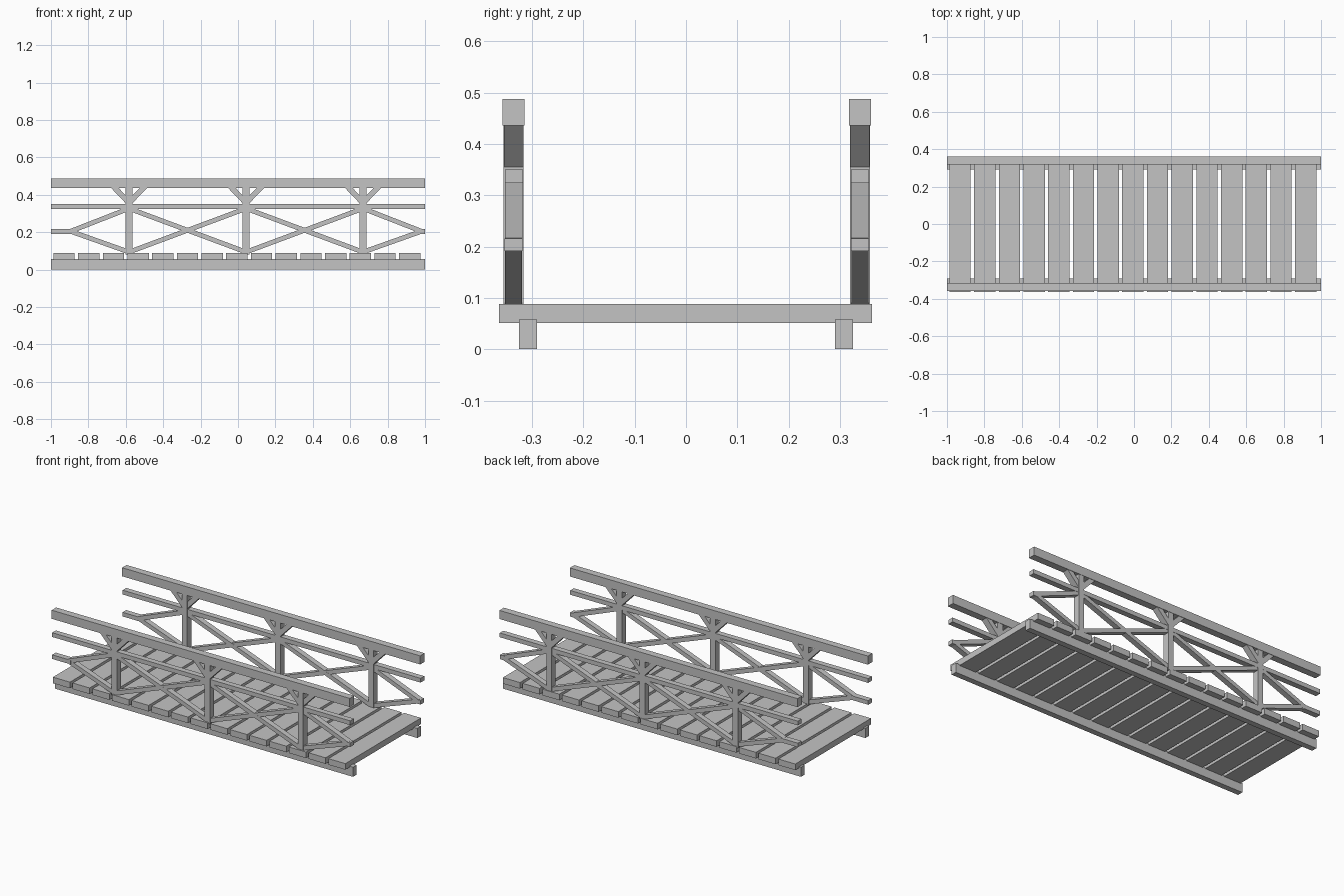
import bpy, bmesh, math
from mathutils import Matrix, Vector

cube = bpy.data.objects.get("Cube")
if cube:
    bpy.data.objects.remove(cube, do_unlink=True)

# Single grey material
grey = bpy.data.materials.new("plain_grey")
grey.use_nodes = True
colour = (0.55, 0.55, 0.55, 1)
grey.diffuse_color = colour
grey.node_tree.nodes["Principled BSDF"].inputs["Base Color"].default_value = colour


def add_object(name, matrices):
    """One object made of unit cubes placed by the given matrices."""
    bm = bmesh.new()
    for m in matrices:
        bmesh.ops.create_cube(bm, size=1, matrix=m)
    mesh = bpy.data.meshes.new(name)
    bm.to_mesh(mesh)
    bm.free()
    mesh.materials.append(grey)
    obj = bpy.data.objects.new(name, mesh)
    bpy.context.collection.objects.link(obj)
    return obj


def box(x0, x1, y0, y1, z0, z1):
    centre = Vector((x0 + x1, y0 + y1, z0 + z1)) / 2
    return Matrix.Translation(centre) @ Matrix.Diagonal((x1 - x0, y1 - y0, z1 - z0, 1))


def strut(a, b, y, depth, thick):
    """Bar between two (x, z) points in a side truss."""
    dx, dz = b[0] - a[0], b[1] - a[1]
    centre = Vector(((a[0] + b[0]) / 2, y, (a[1] + b[1]) / 2))
    return (Matrix.Translation(centre) @ Matrix.Rotation(-math.atan2(dz, dx), 4, 'Y')
            @ Matrix.Diagonal((math.hypot(dx, dz), depth, thick, 1)))


# Deck planks
spacing = 0.132
planks = []
for i in range(15):
    x = -0.93 + i * spacing
    planks.append(box(x - 0.057, x + 0.057, -0.364, 0.362, 0.051, 0.088))
add_object("deck_planks", planks)

# Side trusses
bay = 0.6255
posts = [0.043 + bay * k for k in (-1, 0, 1)]
TOP, MID, LOW = 0.327, 0.209, 0.094
for side, y, s in (("right", -0.336, -1), ("left", 0.339, 1)):
    add_object(side + "_deck_beam", [box(-1, 1, s * 0.308 - 0.0175, s * 0.308 + 0.0175, 0, 0.058)])
    add_object(side + "_top_rail", [box(-1, 1, y - 0.0215, y + 0.0215, 0.436, 0.488)])
    add_object(side + "_middle_rail", [box(-1, 1, y - 0.017, y + 0.018, 0.324, 0.35)])
    add_object(side + "_posts", [box(x - 0.018, x + 0.018, y - 0.0195, y + 0.0195, 0.08, 0.445)
                                 for x in posts])

    # Short braces under the top rail
    add_object(side + "_braces", [strut((x, 0.357), (x + d * 0.085, 0.446), y, 0.038, 0.029)
                                  for x in posts for d in (-1, 1)])

    # Crossed diagonals in the two full bays
    bars = []
    for a, b in zip(posts, posts[1:]):
        bars.append(strut((a, TOP), (b, LOW), y, 0.034, 0.025))
        bars.append(strut((a, LOW), (b, TOP), y, 0.033, 0.025))

    # Half bays that meet in a short stub at each end
    for x, d in ((posts[0], -1), (posts[-1], 1)):
        tip = x + d * bay / 2
        bars.append(strut((x, TOP), (tip, MID - 0.004), y, 0.034, 0.025))
        bars.append(strut((x, LOW), (tip, MID - 0.004), y, 0.033, 0.025))
        x0, x1 = sorted((tip - d * 0.02, d))
        bars.append(box(x0, x1, y - 0.0175, y + 0.0175, 0.191, 0.216))
    add_object(side + "_diagonals", bars)
